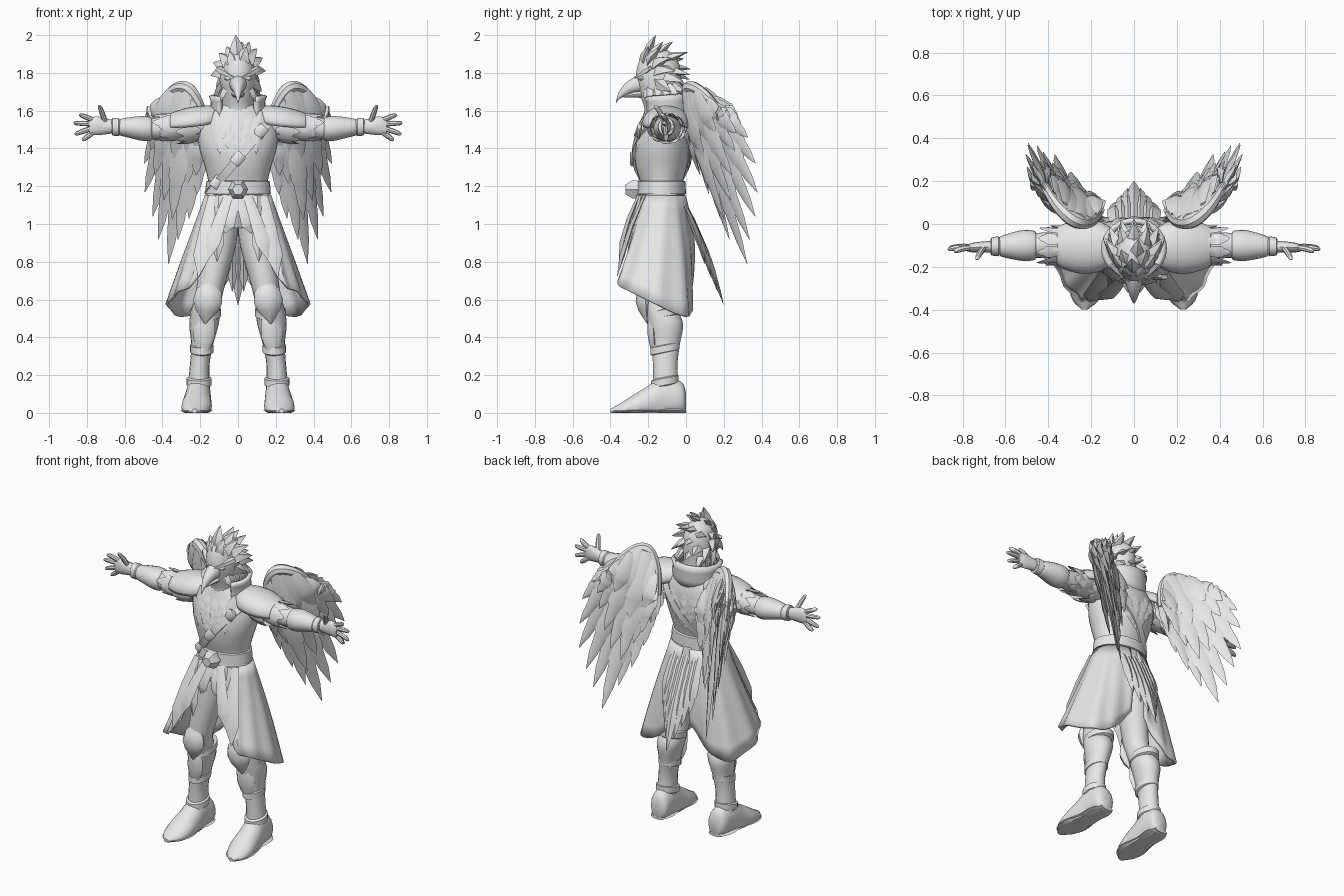
import bpy, bmesh, math, random
from mathutils import Vector as V

random.seed(4)
mat = bpy.data.materials.new("plain grey")
mat.diffuse_color = (0.8, 0.8, 0.8, 1)
BOTH = (1, -1)
LEAF = ((0, .45), (.2, .8), (.5, 1), (.68, .9), (.71, .72), (.87, .48), (1, .03))
SPIKE = ((0, .8), (.3, 1), (.6, .7), (.85, .3), (1, .02))
FINGER = ((0, 1), (.5, 1.05), (.85, .85), (.97, .5), (1, .1))
PLATE = ((0, .15), (.25, .85), (.5, 1), (.7, .75), (1, .03))
STRIP = ((0, .6), (.4, .85), (.75, 1), (.8, .8), (1, .05))


def spline(keys, n=4):
    """Catmull-Rom interpolation of number tuples."""
    out = []
    for i in range(len(keys) - 1):
        a, b, c, d = (keys[min(max(i + k, 0), len(keys) - 1)] for k in (-1, 0, 1, 2))
        for k in range(n):
            t = k / n
            out.append(tuple(q + .5 * t * (r - p + t * (2*p - 5*q + 4*r - s + t * (3*(q - r) + s - p)))
                             for p, q, r, s in zip(a, b, c, d)))
    return out + [tuple(keys[-1])]


def at(curve, t):
    f = min(max(t, 0), 1) * (len(curve) - 1)
    i = min(int(f), len(curve) - 2)
    return tuple(p + (q - p) * (f - i) for p, q in zip(curve[i], curve[i + 1]))


def build(name, lofts, sides=(1,), closed=True, loop=False, solid=0):
    """Skin lists of rings into one object per side."""
    for side in sides:
        bm = bmesh.new()
        for rings in lofts:
            vs = [[bm.verts.new((p[0] * side, p[1], p[2])) for p in r] for r in rings]
            n = len(vs[0])
            for i in range(len(vs) if loop else len(vs) - 1):
                a, b = vs[i], vs[(i + 1) % len(vs)]
                for j in range(n if closed else n - 1):
                    k = (j + 1) % n
                    bm.faces.new((a[j], a[k], b[k], b[j]))
            if closed and not loop:
                bm.faces.new(vs[0])
                bm.faces.new(vs[-1])
        bmesh.ops.recalc_face_normals(bm, faces=bm.faces)
        label = name if len(sides) == 1 else name + ("_left" if side > 0 else "_right")
        me = bpy.data.meshes.new(label)
        bm.to_mesh(me)
        bm.free()
        me.materials.append(mat)
        ob = bpy.data.objects.new(label, me)
        bpy.context.collection.objects.link(ob)
        if solid:
            m = ob.modifiers.new("thickness", 'SOLIDIFY')
            m.thickness, m.offset = solid, 0


def tube(keys, axis='Z', seg=18, steps=4, floor=-9):
    """Rings of (x, y, z, ra, rb) held square to an axis."""
    u, v = {'Z': (V((1, 0, 0)), V((0, 1, 0))), 'X': (V((0, 1, 0)), V((0, 0, 1))),
            'Y': (V((1, 0, 0)), V((0, 0, 1)))}[axis]
    rings = []
    for x, y, z, a, b in spline(keys, steps):
        pts = [V((x, y, z)) + u * a * math.cos(6.28319 * k / seg) + v * b * math.sin(6.28319 * k / seg)
               for k in range(seg)]
        rings.append([(p.x, p.y, max(p.z, floor)) for p in pts])
    return rings


def blade(base, tip, w, normal, th=.01, prof=LEAF, bend=0., seg=4):
    """Feather, plate or finger running from base to tip."""
    base, tip, n = V(base), V(tip), V(normal)
    d = (tip - base).normalized()
    n = (n - d * n.dot(d)).normalized()
    s = d.cross(n)
    return [[base.lerp(tip, t) + n * bend * math.sin(math.pi * t)
             + s * w * p * math.cos(6.28319 * k / seg) + n * th * p * math.sin(6.28319 * k / seg)
             for k in range(seg)] for t, p in prof]


# torso, pelvis, belt and hip wrap
TORSO = [(0, -.13, .98, .1, .08), (0, -.13, 1.08, .16, .115), (0, -.13, 1.2, .155, .11), (0, -.13, 1.3, .175, .135),
         (0, -.125, 1.4, .205, .15), (0, -.115, 1.5, .215, .14), (0, -.11, 1.57, .18, .12), (0, -.11, 1.63, .1, .1)]
torso = spline(TORSO, 6)


def skin_y(x, z, front):
    k = min(torso, key=lambda q: abs(q[2] - z))
    return k[1] + (-1 if front else 1) * k[4] * math.sqrt(max(0, 1 - (x / k[3]) ** 2))


build("torso", [tube(TORSO, seg=28)])
build("belt", [tube([(0, -.13, 1.155, .155, .12), (0, -.13, 1.16, .174, .13), (0, -.13, 1.225, .168, .127),
                     (0, -.13, 1.23, .15, .115)], steps=1, seg=28)])
build("hip_wrap", [tube([(0, -.13, 1.08, .17, .12), (0, -.13, 1.09, .188, .135), (0, -.13, 1.16, .166, .122)],
                        steps=1, seg=28)])
build("belt_buckle", [tube([(0, -.25, 1.183, .054, .054), (0, -.285, 1.183, .054, .054),
                            (0, -.32, 1.183, .03, .03)], 'Y', 6, 1)])

# diagonal strap looping around the chest
strap = []
for k in range(40):
    a = 6.28319 * (k + .5) / 40
    x, z, f = .165 * math.cos(a), 1.345 + .195 * math.cos(a), math.sin(a) > 0
    y, o = skin_y(x, z, f), (-.012 if f else .012)
    strap.append([(x - .017, y - o, z + .014), (x - .017, y + o, z + .014),
                  (x + .017, y + o, z - .014), (x + .017, y - o, z - .014)])
build("chest_strap", [strap], loop=True)
build("strap_buckles", [blade((x - .022, skin_y(x, z, 1) - .012, z - .026), (x + .022, skin_y(x, z, 1) - .012, z + .026),
      .03, (0, -1, 0), .014, ((0, .8), (.1, 1), (.9, 1), (1, .8)), seg=6) for x, z in ((0, 1.345), (.12, 1.49), (-.11, 1.22))])

# chest bib and back mantle feathers
bib, mantle = [], []
for row in range(4):
    z, half = 1.6 - .05 * row, .1 - .024 * row
    for k in range(-2, 3):
        x = half * k / 2
        zt = z - .1 - .02 * (2 - abs(k))
        bib.append(blade((x * .8, skin_y(x * .8, z, 1) + .015, z), (x, skin_y(x, zt, 1) - .01, zt), .03, (0, -1, .2)))
        x *= 1.5
        mantle.append(blade((x * .8, skin_y(x * .8, z, 0) - .015, z), (x, skin_y(x, zt - .03, 0) + .012, zt - .03),
                            .042, (0, 1, .2)))
build("chest_bib", bib)
build("back_mantle", mantle)
build("vest_lapel", [blade((.12, -.205, 1.6), (.095, -.27, 1.37), .04, (.3, -1, 0), .014, PLATE)], BOTH)

# raised collar, open at the front
collar = []
for k in range(29):
    a = math.radians(42 + 276 * k / 28)
    s, c = math.sin(a), math.cos(a)
    collar.append([(.125 * s, -.11 - .11 * c, 1.54), (.135 * s, -.11 - .12 * c, 1.6),
                   (.132 * s, -.112 - .122 * c, 1.65), (.142 * s, -.115 - .132 * c, 1.68 - .012 * c)])
build("collar", [collar], closed=False, solid=.024)

# head, beak, eyes and brows
build("head", [tube([(0, -.12, 1.5, .1, .11), (0, -.12, 1.6, .085, .1), (0, -.135, 1.68, .088, .108),
                     (0, -.145, 1.76, .097, .12), (0, -.145, 1.83, .09, .115), (0, -.145, 1.89, .068, .088),
                     (0, -.145, 1.925, .02, .04)])])
build("upper_beak", [tube([(0, -.21, 1.75, .055, .058), (0, -.27, 1.737, .04, .044), (0, -.32, 1.712, .025, .033),
                           (0, -.355, 1.68, .012, .02), (0, -.37, 1.645, .003, .005)], 'Y', 12)])
build("lower_beak", [tube([(0, -.21, 1.69, .04, .025), (0, -.28, 1.685, .026, .016), (0, -.33, 1.675, .008, .006)], 'Y', 10)])
build("eye", [tube([(.055, -.225, 1.772, .018, .014), (.052, -.25, 1.772, .014, .01), (.052, -.255, 1.772, .004, .003)], 'Y', 10)], BOTH)
build("brow", [blade((.11, -.19, 1.825), (.015, -.275, 1.77), .02, (.3, -1, .6), .014, SPIKE)], BOTH)

# crest and nape feathers swept up and back
C = V((0, -.16, 1.78))


def crest(tips, sides):
    out = []
    for x, y, z in tips:
        for sd in sides:
            tip = V((x * sd, y, z - (.025 if sd < 0 else 0)))
            out.append(blade(C + (tip - C) * .25 + V((0, -.04, .015)), tip, .044, tip - C + V((0, -.3, .25)), .03, SPIKE, .015))
    return out


build("crest_centre", crest([(-.012, -.16, 2.0), (.02, -.07, 1.965), (0, .01, 1.91), (0, .025, 1.82), (0, .015, 1.72)], (1,)))
build("crest_sides", crest([(.06, -.12, 1.965), (.1, -.14, 1.93), (.045, -.2, 1.94), (.13, -.08, 1.88), (.145, -.06, 1.81),
                            (.065, -.01, 1.9), (.06, .02, 1.79), (.115, -.01, 1.75), (.07, .01, 1.69), (.125, -.08, 1.7)], BOTH))
build("cheek_feathers", [blade((.06 + .01 * k, -.2 + .035 * k, 1.74), (.1 + .006 * k, -.2 + .05 * k, 1.64), .03, (1, -.5, .1), .014)
                         for k in range(4)], BOTH)

# arms, bracers, shoulder pads and their feather fringe
build("arm", [tube([(.16, -.1, 1.52, .085, .072), (.3, -.1, 1.515, .07, .066), (.42, -.1, 1.507, .06, .058),
                    (.49, -.1, 1.503, .058, .056), (.56, -.1, 1.508, .055, .05), (.67, -.105, 1.515, .034, .034)], 'X')], BOTH)
build("bracer", [tube([(.455, -.1, 1.503, .055, .055), (.465, -.1, 1.503, .068, .064), (.51, -.1, 1.506, .073, .066),
                       (.57, -.102, 1.51, .062, .056), (.62, -.104, 1.512, .048, .045), (.625, -.104, 1.512, .04, .04)], 'X')], BOTH)
build("wrist_cuff", [tube([(.625, -.104, 1.513, .04, .04), (.632, -.104, 1.513, .047, .048), (.665, -.105, 1.515, .042, .048),
                           (.67, -.105, 1.515, .03, .03)], 'X', steps=1)], BOTH)
pad = []
for x, cz, ra, rb in spline([(.11, 1.56, .08, .055), (.17, 1.545, .112, .075), (.25, 1.535, .118, .076),
                             (.32, 1.528, .1, .064), (.355, 1.525, .082, .054)]):
    pad.append([(x, -.105 - ra * math.cos(t * math.pi / 12), cz + rb * math.sin(t * math.pi / 12)) for t in range(-1, 14)])
build("shoulder_pad", [pad], BOTH, closed=False, solid=.016)
fringe = []
for x, ra, n, ln in ((.2, .086, 11, .12), (.28, .072, 10, .13), (.325, .068, 8, .12)):
    for k in range(n):
        a = 6.28319 * (k + .5 * (x > .3)) / n
        cy, sz = math.cos(a), math.sin(a)
        fringe.append(blade((x, -.1 + ra * cy, 1.518 + ra * .85 * sz),
                            (x + ln + random.uniform(-.03, .015), -.1 + (ra + .02) * cy, 1.51 + (ra + .012) * .88 * sz),
                            .03, (.2, cy, sz)))
build("shoulder_fringe", fringe, BOTH)

# hands
hand = [tube([(.65, -.105, 1.515, .028, .034), (.7, -.107, 1.517, .026, .042), (.75, -.11, 1.52, .023, .05),
              (.785, -.112, 1.515, .014, .042)], 'X', 12)]
for bx, bz, tx, ty, tz in ((.77, 1.552, .84, -.13, 1.58), (.775, 1.53, .87, -.118, 1.535), (.775, 1.507, .865, -.112, 1.475),
                           (.765, 1.486, .825, -.108, 1.442), (.7, 1.535, .735, -.165, 1.63)):
    hand.append(blade((bx, -.11, bz), (tx, ty, tz), .0135, (0, -1, 0), .0135, FINGER, -.004, 8))
build("hand", hand, BOTH)

# legs, knee plates and boots
build("leg", [tube([(.085, -.13, 1.05, .085, .1), (.1, -.135, .9, .092, .1), (.135, -.155, .72, .078, .085),
                    (.155, -.16, .62, .072, .078), (.17, -.135, .55, .076, .085), (.18, -.108, .47, .078, .094),
                    (.19, -.108, .36, .058, .076), (.203, -.11, .25, .052, .066), (.208, -.105, .12, .06, .07),
                    (.21, -.1, .05, .06, .08)])], BOTH)
build("knee_plate", [blade((.145, -.215, .71), (.175, -.205, .47), .078, (.1, -1, 0), .045, PLATE, .012, 8)], BOTH)
build("shin_plate", [blade((.165, -.19, .56), (.195, -.165, .27), .06, (.1, -1, 0), .026, PLATE, 0, 8)], BOTH)
for label, z, x, a, b in (("knee_band", .53, .172, .082, .094), ("shin_band", .34, .192, .062, .078), ("ankle_band", .165, .207, .066, .074)):
    rings = tube([(x, -.112, z - .025, a - .012, b - .012), (x, -.112, z - .018, a, b), (x, -.112, z + .018, a, b),
                  (x, -.112, z + .025, a - .012, b - .012)], steps=1)
    build(label, [[[(p[0], p[1], p[2] + .2 * (p[1] + .112)) for p in r] for r in rings]], BOTH)
build("boot", [tube([(.2, 0, .06, .035, .05), (.205, -.025, .075, .06, .09), (.21, -.12, .08, .067, .115),
                     (.215, -.2, .05, .075, .095), (.22, -.28, .03, .08, .065), (.226, -.35, .015, .06, .035),
                     (.23, -.4, .01, .014, .012)], 'Y', floor=0)], BOTH)
build("boot_sole", [tube([(.205, .0, .012, .045, .012), (.21, -.06, .012, .07, .012), (.215, -.16, .012, .066, .012),
                          (.22, -.28, .012, .086, .012), (.226, -.36, .01, .058, .01), (.23, -.4, .01, .01, .008)], 'Y', 8)], BOTH)

# split coat skirt
HEM = [(.17, -.315, .79), (.24, -.355, .68), (.315, -.29, .64), (.37, -.16, .575), (.31, -.005, .51), (.18, .025, .55), (.05, .025, .7)]
coat, cols = [], spline(HEM, 5)
for i, h in enumerate(cols):
    u = i / (len(cols) - 1)
    a = math.radians(32 + 140 * u)
    top = V((.17 * math.sin(a), -.13 - .123 * math.cos(a), 1.15))
    out = V((math.sin(a), -math.cos(a), 0))
    bulge = -.006 + .032 * u * u
    coat.append([top.lerp(V(h), t / 8) + out * (.008 * t / 8 * math.cos(u * 38) + bulge * math.sin(math.pi * t / 8))
                 for t in range(9)])
build("coat_skirt", [coat], BOTH, closed=False, solid=.014)
build("front_flaps", [blade(b, t, w, (.2, -1, .2), .014, STRIP, .015) for b, t, w in (
    ((.05, -.25, 1.15), (.16, -.355, .81), .04), ((.1, -.24, 1.15), (.11, -.3, .8), .034),
    ((.13, -.22, 1.15), (.21, -.365, .72), .046), ((.01, -.25, 1.13), (.07, -.28, .95), .04))], BOTH)

# tail feathers
build("tail_feathers", [blade((x * .9, -.01 - abs(x) * .1, 1.12), (x, .2 - abs(x) * 1.1, .57 + abs(x) * 2.4), .04,
                              (x, 1, .3), .016, LEAF, .012) for x in (-.09, -.06, -.03, 0, .03, .06, .09)])


# wings: bone plus layered feathers on a surface curving backward
def wing(s, z):
    return V((.17 + .64 * s, -.02 + 1.08 * s * s + .25 * (1.75 - z), z))


def wing_n(s):
    return V((3.37 * s, -1, -.25)).normalized()


BONE = spline([(-.01, 1.47), (.04, 1.6), (.12, 1.7), (.2, 1.725), (.3, 1.69), (.39, 1.6)], 5)
TIPS = spline([(.02, 1.3), (.07, 1.16), (.14, 1.03), (.22, .92), (.31, .79), (.38, .92), (.44, 1.04), (.49, 1.17),
               (.51, 1.32), (.51, 1.46), (.48, 1.56)], 4)
bone = []
for i, (s, z) in enumerate(BONE):
    p, q = BONE[max(i - 1, 0)], BONE[min(i + 1, len(BONE) - 1)]
    n = wing_n(s)
    up = (wing(*p) - wing(*q)).cross(n).normalized()
    r = .01 + .024 * math.sin(math.pi * (.12 + .8 * i / len(BONE)))
    bone.append([wing(s, z) + n * r * math.cos(k * .7854) + up * r * math.sin(k * .7854) for k in range(8)])
build("wing_bone", [bone], BOTH)
for label, n, reach, w, off in (("long", 11, 1, .046, 0), ("middle", 9, .7, .046, .02), ("short", 8, .42, .048, .032)):
    lofts = []
    for face in ((1,) if off == 0 else BOTH):
        for k in range(n):
            t = k / (n - 1)
            b, e = at(BONE, .06 + .94 * t), at(TIPS, t)
            f = reach * (random.uniform(.92, 1.08) if off else 1)
            e = [p + (q - p) * f for p, q in zip(b, e)]
            m = wing_n((b[0] + e[0]) / 2)
            o = (off if face > 0 else -1.7 * off) + .012 * (k % 2) * face
            lofts.append(blade(wing(*b) + wing_n(b[0]) * o * .5, wing(*e) + wing_n(e[0]) * o,
                               w * (.75 + .5 * math.sin(math.pi * (.15 + .7 * t)) ** 2), m * face, .016, LEAF,
                               .015 if off else .0))
    build("wing_%s_feathers" % label, lofts, BOTH)

# smooth shading with sharp edges kept
for ob in bpy.context.collection.objects:
    ob.select_set(True)
    bpy.context.view_layer.objects.active = ob
bpy.ops.object.shade_smooth_by_angle(angle=math.radians(40))
